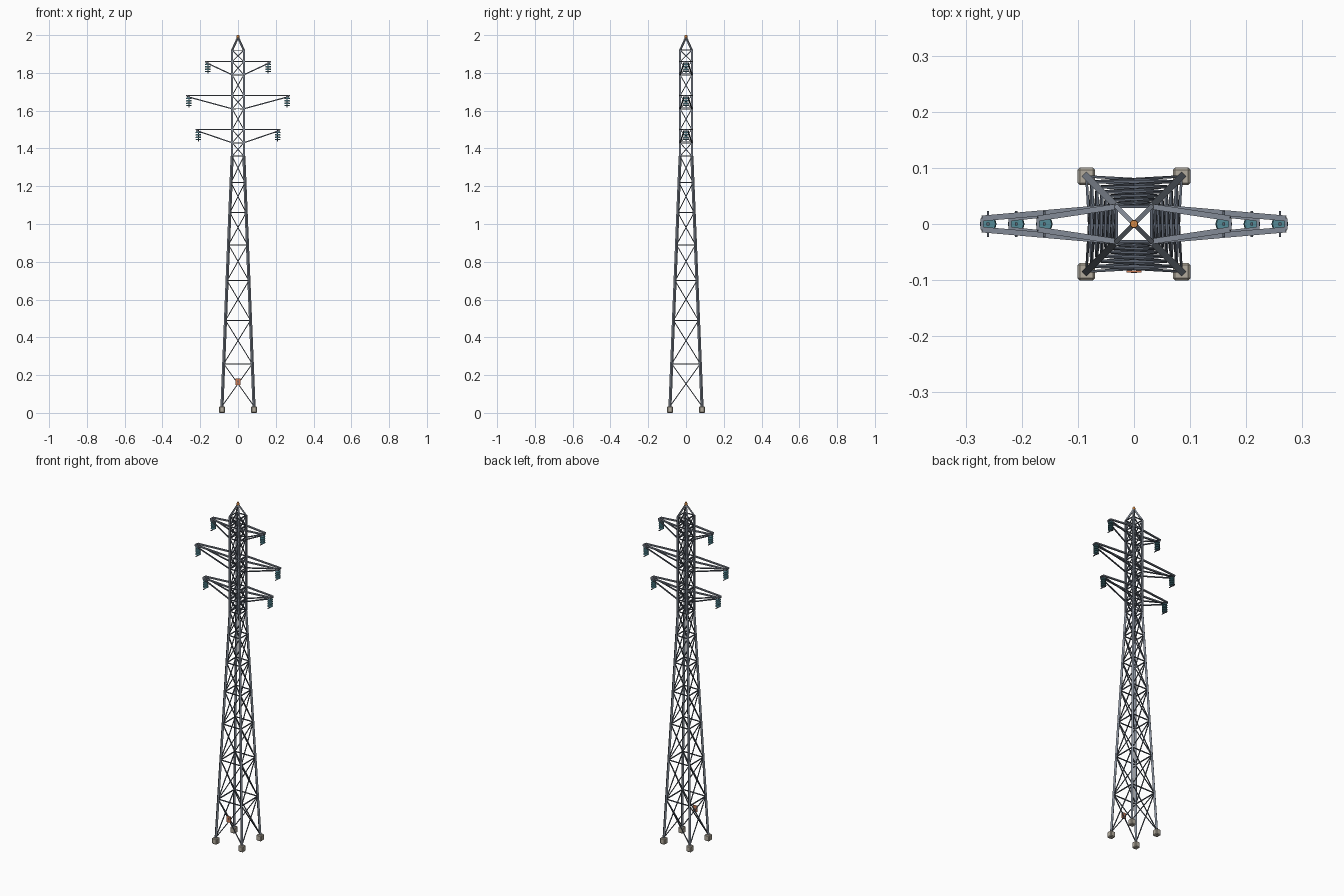
import bpy, bmesh
from mathutils import Vector, Matrix

cube = bpy.data.objects.get("Cube")
if cube:
    bpy.data.objects.remove(cube, do_unlink=True)


def material(name, rgb):
    m = bpy.data.materials.new(name)
    m.use_nodes = True
    m.diffuse_color = (*rgb, 1)
    m.node_tree.nodes["Principled BSDF"].inputs["Base Color"].default_value = (*rgb, 1)
    return m


steel = material("galvanised steel", (0.23, 0.26, 0.31))
dark_steel = material("dark brace steel", (0.11, 0.13, 0.165))
concrete = material("concrete", (0.45, 0.41, 0.34))
glass = material("teal glass", (0.09, 0.26, 0.31))
orange = material("cap orange", (0.66, 0.25, 0.06))
sign_red = material("sign red orange", (0.62, 0.20, 0.09))


def finish(name, bm, mat):
    me = bpy.data.meshes.new(name)
    bm.to_mesh(me)
    bm.free()
    me.materials.append(mat)
    ob = bpy.data.objects.new(name, me)
    bpy.context.collection.objects.link(ob)
    return ob


def bar(bm, a, b, width, height=None):
    """Rectangular bar between two points; width is the level side."""
    a, b = Vector(a), Vector(b)
    d = b - a
    rot = d.to_track_quat('Z', 'Y').to_matrix().to_4x4()
    size = Matrix.Diagonal((width, height or width, d.length, 1))
    bmesh.ops.create_cube(bm, size=1, matrix=Matrix.Translation((a + b) / 2) @ rot @ size)


def box(bm, centre, size):
    bmesh.ops.create_cube(bm, size=1, matrix=Matrix.Translation(centre) @ Matrix.Diagonal((*size, 1)))


def disc(bm, centre, r1, r2, depth, sides=12):
    bmesh.ops.create_cone(bm, cap_ends=True, segments=sides, radius1=r1, radius2=r2,
                          depth=depth, matrix=Matrix.Translation(centre))


FOOT, WAIST, NECK, PEAK = 0.03, 1.36, 1.92, 1.988
WIDE, NARROW = 0.085, 0.031
CORNERS = [(1, 1), (-1, 1), (-1, -1), (1, -1)]


def half_width(z):
    t = min(1, (z - FOOT) / (WAIST - FOOT))
    return WIDE + (NARROW - WIDE) * t


def corner(i, z):
    sx, sy = CORNERS[i % 4]
    w = half_width(z)
    return (sx * w, sy * w, z)


# Concrete footings
bm = bmesh.new()
for sx, sy in CORNERS:
    box(bm, (sx * WIDE, sy * WIDE, 0.0175), (0.031, 0.031, 0.035))
bmesh.ops.bevel(bm, geom=bm.edges[:], offset=0.004, segments=1, affect='EDGES')
finish("footings", bm, concrete)

# Main legs, upper mast posts and peak
bm = bmesh.new()
for i in range(4):
    bar(bm, corner(i, FOOT), corner(i, WAIST), 0.0115)
    bar(bm, corner(i, WAIST), corner(i, NECK), 0.0095)
    bar(bm, corner(i, NECK), (0, 0, PEAK), 0.008)
finish("tower_legs", bm, steel)

# Horizontal rings and crossed diagonals on all four sides
levels = [0.035, 0.26, 0.49, 0.70, 0.89, 1.06, 1.22, WAIST, 1.43, 1.50,
          1.61, 1.68, 1.79, 1.86, NECK]
rings, braces = bmesh.new(), bmesh.new()
for low, high in zip(levels, levels[1:]):
    for i in range(4):
        bar(rings, corner(i, high), corner(i + 1, high), 0.005)
        bar(braces, corner(i, low), corner(i + 1, high), 0.0045)
        bar(braces, corner(i + 1, low), corner(i, high), 0.0045)
finish("horizontal_rings", rings, dark_steel)
finish("cross_braces", braces, dark_steel)

# Cross arms with insulator strings
DROP, TIP = 0.07, 0.010
for label, z, reach in (("lower", 1.50, 0.21), ("middle", 1.68, 0.26), ("upper", 1.86, 0.16)):
    chords, struts = bmesh.new(), bmesh.new()
    discs, fittings = bmesh.new(), bmesh.new()
    for sx in (-1, 1):
        x, end = sx * reach, sx * (reach + 0.011)
        for sy in (-1, 1):
            root = (sx * NARROW, sy * NARROW)
            bar(chords, (*root, z), (end, sy * TIP, z), 0.010, 0.007)
            bar(struts, (*root, z - DROP), (end, sy * TIP, z - 0.005), 0.006)
        # Short cross piece closing the tip
        bar(chords, (end, -TIP, z), (end, TIP, z), 0.006)
        # Insulator sheds on a rod, with a wire clamp below
        bar(fittings, (x, 0, z), (x, 0, z - 0.064), 0.005)
        bar(fittings, (x, -0.023, z - 0.062), (x, 0.023, z - 0.062), 0.004)
        for k in range(4):
            disc(discs, (x, 0, z - 0.014 - k * 0.013), 0.015, 0.013, 0.007)
    finish(label + "_arm_chords", chords, steel)
    finish(label + "_arm_struts", struts, dark_steel)
    finish(label + "_insulators", discs, glass)
    finish(label + "_wire_clamps", fittings, dark_steel)

# Peak cap
bm = bmesh.new()
disc(bm, (0, 0, 1.991), 0.0075, 0.0065, 0.018)
finish("peak_cap", bm, orange)

# Warning plate with a dark bolt mark on the front side
y = -half_width(0.165) - 0.005
bm = bmesh.new()
box(bm, (0, y, 0.165), (0.026, 0.004, 0.036))
finish("warning_plate", bm, sign_red)
bm = bmesh.new()
zigzag = [(0.004, 0.176), (-0.004, 0.165), (0.004, 0.165), (-0.004, 0.154)]
for (xa, za), (xb, zb) in zip(zigzag, zigzag[1:]):
    bar(bm, (xa, y - 0.002, za), (xb, y - 0.002, zb), 0.0025)
finish("warning_mark", bm, dark_steel)
